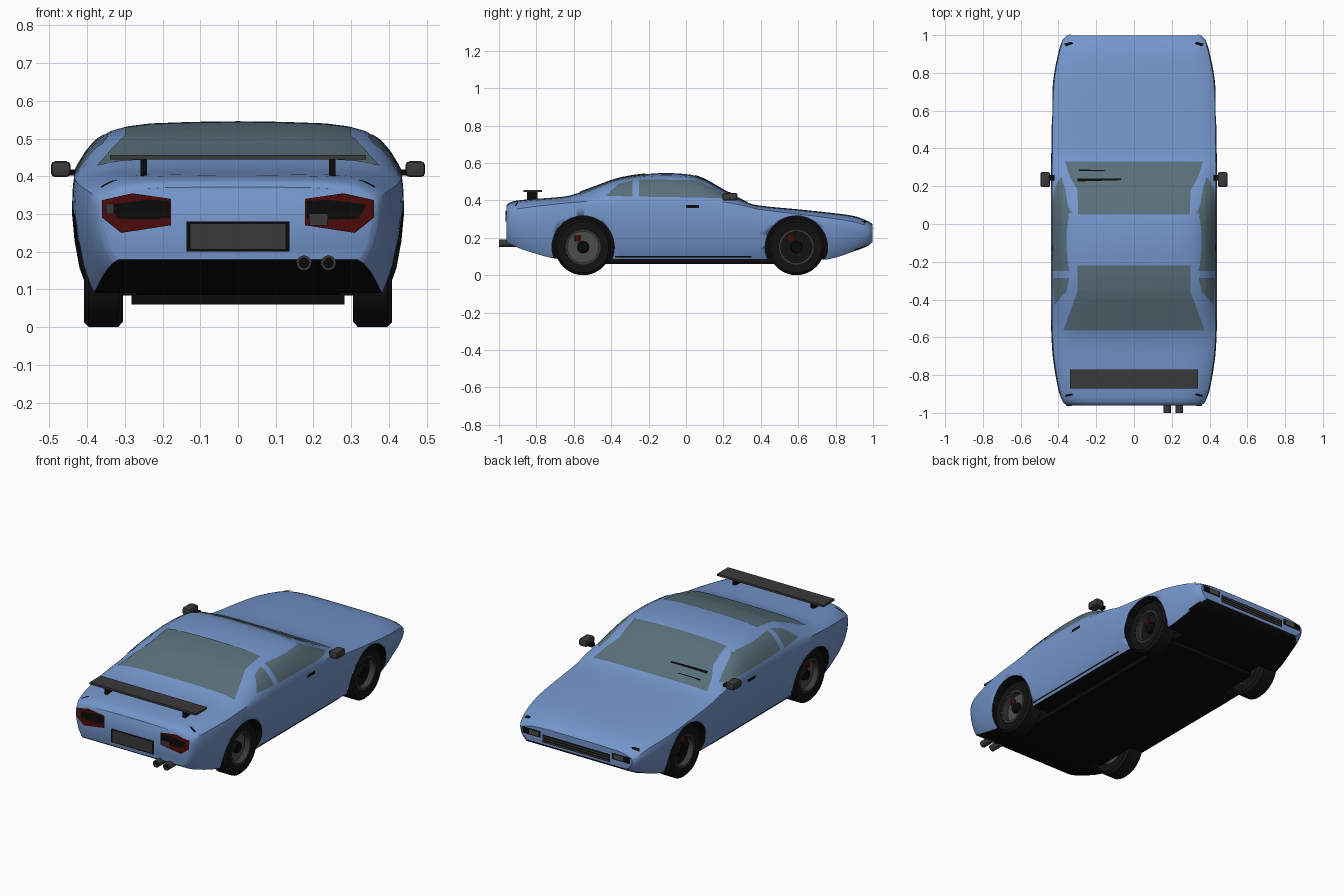
import bpy, bmesh, math
from mathutils import Vector, Matrix
from mathutils.bvhtree import BVHTree

if "Cube" in bpy.data.objects:
    bpy.data.objects.remove(bpy.data.objects["Cube"])

def material(name, rgb):
    m = bpy.data.materials.new(name)
    m.diffuse_color = (*rgb, 1)
    m.use_nodes = True
    m.node_tree.nodes["Principled BSDF"].inputs["Base Color"].default_value = m.diffuse_color
    return m

BLUE = material("blue paint", (0.175, 0.305, 0.60))
GLASS = material("tinted glass", (0.10, 0.16, 0.195))
BLACK = material("black trim", (0.003, 0.003, 0.003))
TYRE = material("tyre rubber", (0.006, 0.006, 0.006))
GREY = material("dark grey", (0.042, 0.042, 0.042))
RIM = material("rim grey", (0.075, 0.075, 0.075))
RED = material("lamp red", (0.07, 0.003, 0.003))

def finish(name, bm, mats, smooth=True, angle=35):
    bmesh.ops.recalc_face_normals(bm, faces=bm.faces)
    me = bpy.data.meshes.new(name)
    bm.to_mesh(me)
    bm.free()
    ob = bpy.data.objects.new(name, me)
    bpy.context.collection.objects.link(ob)
    for m in mats:
        me.materials.append(m)
    if smooth:
        bpy.ops.object.select_all(action='DESELECT')
        ob.select_set(True)
        bpy.context.view_layer.objects.active = ob
        bpy.ops.object.shade_smooth_by_angle(angle=math.radians(angle))
    return ob

def box(name, lo, hi, mat, bevel=0.0):
    bm = bmesh.new()
    lo, hi = Vector(lo), Vector(hi)
    bmesh.ops.create_cube(bm, size=1, matrix=Matrix.Translation((lo + hi) / 2) @ Matrix.Diagonal((*(hi - lo), 1)))
    if bevel:
        bmesh.ops.bevel(bm, geom=bm.edges[:], offset=bevel, segments=2, affect='EDGES', profile=0.5)
    return finish(name, bm, [mat], bevel > 0)

def lathe(name, profile, origin, mat, axis='X', side=1, n=40):
    """Revolve a closed (offset, radius) loop around an axis."""
    bm = bmesh.new()
    rings = []
    for i in range(n):
        a = math.tau * i / n
        c, s = math.cos(a), math.sin(a)
        pts = [(side * d, r * c, r * s) if axis == 'X' else (r * c, d, r * s) for d, r in profile]
        rings.append([bm.verts.new(Vector(p) + Vector(origin)) for p in pts])
    k = len(profile)
    for i in range(n):
        a, b = rings[i], rings[(i + 1) % n]
        for j in range(k):
            bm.faces.new((a[j], a[(j + 1) % k], b[(j + 1) % k], b[j]))
    bmesh.ops.remove_doubles(bm, verts=bm.verts, dist=1e-5)
    return finish(name, bm, [mat])

# Body shell stations: y, half width, floor, shoulder height, top height
STATIONS = [
    (-0.96, 0.355, 0.180, 0.320, 0.372), (-0.945, 0.375, 0.168, 0.338, 0.388),
    (-0.88, 0.400, 0.140, 0.355, 0.402), (-0.72, 0.428, 0.092, 0.375, 0.414),
    (-0.62, 0.436, 0.085, 0.385, 0.426), (-0.50, 0.440, 0.085, 0.392, 0.468),
    (-0.35, 0.440, 0.085, 0.397, 0.520), (-0.15, 0.440, 0.085, 0.400, 0.545),
    (0.02, 0.440, 0.085, 0.398, 0.538), (0.10, 0.440, 0.085, 0.395, 0.512),
    (0.20, 0.440, 0.085, 0.388, 0.455), (0.31, 0.440, 0.085, 0.370, 0.396),
    (0.38, 0.438, 0.085, 0.352, 0.374), (0.60, 0.436, 0.085, 0.325, 0.352),
    (0.76, 0.428, 0.085, 0.305, 0.335), (0.90, 0.402, 0.128, 0.282, 0.316),
    (0.975, 0.378, 0.158, 0.258, 0.288), (0.998, 0.355, 0.178, 0.245, 0.272)]
# Lower side (width factor, height factor), then shoulder to roof centre
LOWER = [(0, 0), (0.5, 0), (0.89, 0), (0.91, 0.06), (0.955, 0.25), (0.985, 0.5), (1.0, 0.75), (0.995, 0.92)]
UPPER = [(0.985, 0.06), (0.955, 0.24), (0.91, 0.46), (0.85, 0.67), (0.77, 0.82),
         (0.67, 0.905), (0.53, 0.96), (0.28, 0.988), (0, 1)]

def smooth_rows(rows, steps):
    out = []
    for i in range(len(rows) - 1):
        p = [rows[max(i - 1, 0)], rows[i], rows[i + 1], rows[min(i + 2, len(rows) - 1)]]
        for s in range(steps):
            t = s / steps
            h = p[2][0] - p[1][0]
            row = [p[1][0] + t * h]
            for c in range(1, 5):
                m1 = (p[2][c] - p[0][c]) / (p[2][0] - p[0][0]) * h
                m2 = (p[3][c] - p[1][c]) / (p[3][0] - p[1][0]) * h
                row.append((2*t**3 - 3*t*t + 1) * p[1][c] + (t**3 - 2*t*t + t) * m1
                           + (3*t*t - 2*t**3) * p[2][c] + (t**3 - t*t) * m2)
            out.append(row)
    return out + [rows[-1]]

bm = bmesh.new()
rings = []
for y, w, bot, belt, top in smooth_rows(STATIONS, 3):
    half = [(f * w, bot + g * (belt - bot)) for f, g in LOWER]
    half += [(f * w, belt + g * (top - belt)) for f, g in UPPER]
    loop = half + [(-x, z) for x, z in half[-2:0:-1]]
    rings.append([bm.verts.new((x, y, z)) for x, z in loop])
for a, b in zip(rings, rings[1:]):
    for j in range(len(a)):
        k = (j + 1) % len(a)
        bm.faces.new((a[j], a[k], b[k], b[j]))
bm.faces.new(rings[0])
bm.faces.new(rings[-1])
bmesh.ops.recalc_face_normals(bm, faces=bm.faces)
tree = BVHTree.FromBMesh(bm)
body = finish("body_shell", bm, [BLUE, BLACK])

# Wheel arches cut from the shell
WHEELS = {"rear": -0.55, "front": 0.59}
ARCH = 0.167
for y in WHEELS.values():
    for s in (1, -1):
        cut = lathe("arch_cutter", [(0.27, 0), (0.27, ARCH), (0.6, ARCH), (0.6, 0)], (0, y, 0.15), BLACK, side=s, n=48)
        mod = body.modifiers.new("arch", 'BOOLEAN')
        mod.operation, mod.solver, mod.object = 'DIFFERENCE', 'EXACT', cut
        bpy.context.view_layer.objects.active = body
        bpy.ops.object.modifier_apply(modifier=mod.name)
        bpy.data.objects.remove(cut)
# Black underside and arch linings, chosen by direction and position
for f in body.data.polygons:
    c = f.center
    lining = any(math.hypot(v - c.y, c.z - 0.15) < ARCH + 0.001 and f.normal.dot(Vector((0, v - c.y, 0.15 - c.z))) > 0.05
                 for v in WHEELS.values())
    inner = abs(abs(c.x) - 0.27) < 0.001 and abs(f.normal.x) > 0.9
    f.material_index = int(f.normal.z < -0.6 or lining or inner)

def decal(name, quads, mat, view, lift=0.004, mirror=False, n=12):
    """Thin plate of quads draped on the shell; view is top, side, rear or front."""
    bm = bmesh.new()
    ray = {"top": (0, 0, -1), "side": (-1, 0, 0), "rear": (0, 1, 0), "front": (0, -1, 0)}[view]
    ray = Vector(ray)
    for q in quads:
        a, b, c, d = (Vector(p) for p in q)
        grid = []
        for i in range(n + 1):
            for j in range(n + 1):
                u, v = i / n, j / n
                p = (a * (1 - u) + b * u) * (1 - v) + (d * (1 - u) + c * u) * v
                o = {"top": (p.x, p.y, 0), "side": (0, p.x, p.y)}.get(view, (p.x, 0, p.y))
                hit = tree.ray_cast(Vector(o) - ray * 3, ray)[0]
                grid.append(bm.verts.new(hit - ray * lift) if hit else None)
        for i in range(n):
            for j in range(n):
                k = i * (n + 1) + j
                vs = (grid[k], grid[k + n + 1], grid[k + n + 2], grid[k + 1])
                if all(vs):
                    bm.faces.new(vs)
    bmesh.ops.remove_doubles(bm, verts=bm.verts, dist=1e-5)
    if mirror:
        bmesh.ops.mirror(bm, geom=bm.verts[:] + bm.edges[:] + bm.faces[:], axis='X', merge_dist=-1)
    ob = finish(name, bm, [mat])
    out = -ray
    for f in ob.data.polygons:
        want = Vector((-out.x, 0, 0)) if view == "side" and f.center.x < 0 else out
        if f.normal.dot(want) < 0:
            f.flip()
    return ob

def rect(x0, x1, z0, z1):
    return [(x0, z0), (x1, z0), (x1, z1), (x0, z1)]

def bands(outline):
    """Left-right symmetric quads through (half width, y) rows."""
    return [[(-w, y), (w, y), (v, t), (-v, t)] for (w, y), (v, t) in zip(outline, outline[1:])]

# Glass
decal("windscreen", bands([(0.295, 0.05), (0.30, 0.18), (0.34, 0.25), (0.365, 0.33)]), GLASS, "top")
decal("rear_window", bands([(0.375, -0.565), (0.30, -0.36), (0.30, -0.22)]), GLASS, "top")
decal("door_window", [[(-0.25, 0.42), (0.06, 0.415), (0.06, 0.508), (-0.25, 0.512)],
                      [(0.06, 0.415), (0.25, 0.41), (0.22, 0.425), (0.06, 0.508)]], GLASS, "side", mirror=True)
decal("quarter_window", [[(-0.43, 0.425), (-0.285, 0.42), (-0.285, 0.508), (-0.36, 0.488)]], GLASS, "side", mirror=True)
decal("wipers", [[(-0.30, 0.225), (-0.07, 0.232), (-0.07, 0.242), (-0.30, 0.24)],
                 [(-0.29, 0.28), (-0.15, 0.282), (-0.15, 0.286), (-0.29, 0.288)]], BLACK, "top", 0.008)

# Rear lamps and number plate
decal("tail_lamp", [[(0.178, 0.27), (0.31, 0.25), (0.28, 0.355), (0.178, 0.34)],
                    [(0.31, 0.25), (0.36, 0.29), (0.36, 0.337), (0.28, 0.355)]], RED, "rear", mirror=True)
decal("tail_lamp_inner", [[(0.182, 0.29), (0.24, 0.285), (0.24, 0.338), (0.182, 0.335)],
                          [(0.24, 0.285), (0.32, 0.288), (0.34, 0.325), (0.24, 0.338)]], BLACK, "rear", 0.006, True)
decal("reverse_lamp", [rect(0.19, 0.238, 0.27, 0.30), rect(-0.35, -0.33, 0.30, 0.328)], GREY, "rear", 0.008)
decal("plate_frame", [rect(-0.137, 0.137, 0.20, 0.28)], BLACK, "rear", 0.004)
decal("number_plate", [rect(-0.126, 0.126, 0.207, 0.273)], GREY, "rear", 0.007)
# Nose
decal("grille", [rect(-0.215, 0.215, 0.192, 0.238)], BLACK, "front")
decal("grille_bars", [rect(-0.21, 0.21, z, z + 0.007) for z in (0.196, 0.210, 0.224)], GREY, "front", 0.007)
decal("headlamp", [rect(0.228, 0.345, 0.215, 0.252)], BLACK, "front", mirror=True)
decal("headlamp_lens", [rect(0.24, 0.30, 0.222, 0.246)], RIM, "front", 0.007, True)
# Corner slits
decal("corner_slits", [[(0.32, 0.955), (0.36, 0.94), (0.37, 0.955), (0.33, 0.965)],
                       [(0.32, -0.905), (0.36, -0.915), (0.365, -0.905), (0.33, -0.897)]], BLACK, "top", mirror=True)
# Door handle and sill line
decal("door_handle", [rect(0.0, 0.07, 0.358, 0.374)], BLACK, "side", 0.006, True)
decal("sill_line", [rect(-0.38, 0.35, 0.095, 0.102)], BLACK, "side", mirror=True)

# Floor, wing and exhausts
box("floor_pan", (-0.283, -0.62, 0.06), (0.283, 0.66, 0.10), BLACK)
box("wing", (-0.34, -0.87, 0.444), (0.34, -0.77, 0.456), GREY)
for s in (1, -1):
    box("wing_post", (s * 0.25 - 0.009, -0.85, 0.395), (s * 0.25 + 0.009, -0.795, 0.447), BLACK)
for x in (0.175, 0.24):
    lathe("exhaust_tip", [(-1.0, 0.013), (-1.0, 0.02), (-0.90, 0.02), (-0.90, 0.013)], (x, 0, 0.17), GREY, 'Y', n=20)
    lathe("exhaust_core", [(-0.985, 0), (-0.985, 0.0135), (-0.90, 0.0135), (-0.90, 0)], (x, 0, 0.17), BLACK, 'Y', n=20)

# Mirrors and wheels on both sides
for s in (1, -1):
    def span(a, b): return sorted((s * a, s * b))
    x0, x1 = span(0.444, 0.496)
    box("door_mirror", (x0, 0.195, 0.398), (x1, 0.275, 0.440), GREY, 0.011)
    x0, x1 = span(0.42, 0.455)
    box("mirror_arm", (x0, 0.23, 0.402), (x1, 0.26, 0.418), BLACK)
    for pos, y in WHEELS.items():
        o = (0, y, 0.15)
        lathe(pos + "_tyre", [(0.305, 0.093), (0.305, 0.135), (0.318, 0.15), (0.396, 0.15), (0.409, 0.137), (0.406, 0.093)], o, TYRE, side=s)
        lathe(pos + "_rim", [(0.31, 0.083), (0.31, 0.095), (0.405, 0.095), (0.405, 0.083)], o, GREY, side=s)
        lathe(pos + "_brake_disc", [(0.32, 0), (0.32, 0.084), (0.37, 0.084), (0.37, 0)], o, RIM if pos == "rear" else TYRE, side=s)
        lathe(pos + "_hub", [(0.37, 0), (0.37, 0.032), (0.39, 0.028), (0.39, 0)], o, BLACK, side=s, n=20)
        x0, x1 = span(0.365, 0.38)
        box(pos + "_caliper", (x0, y - 0.045, 0.18), (x1, y - 0.015, 0.215), RED, 0.004)
